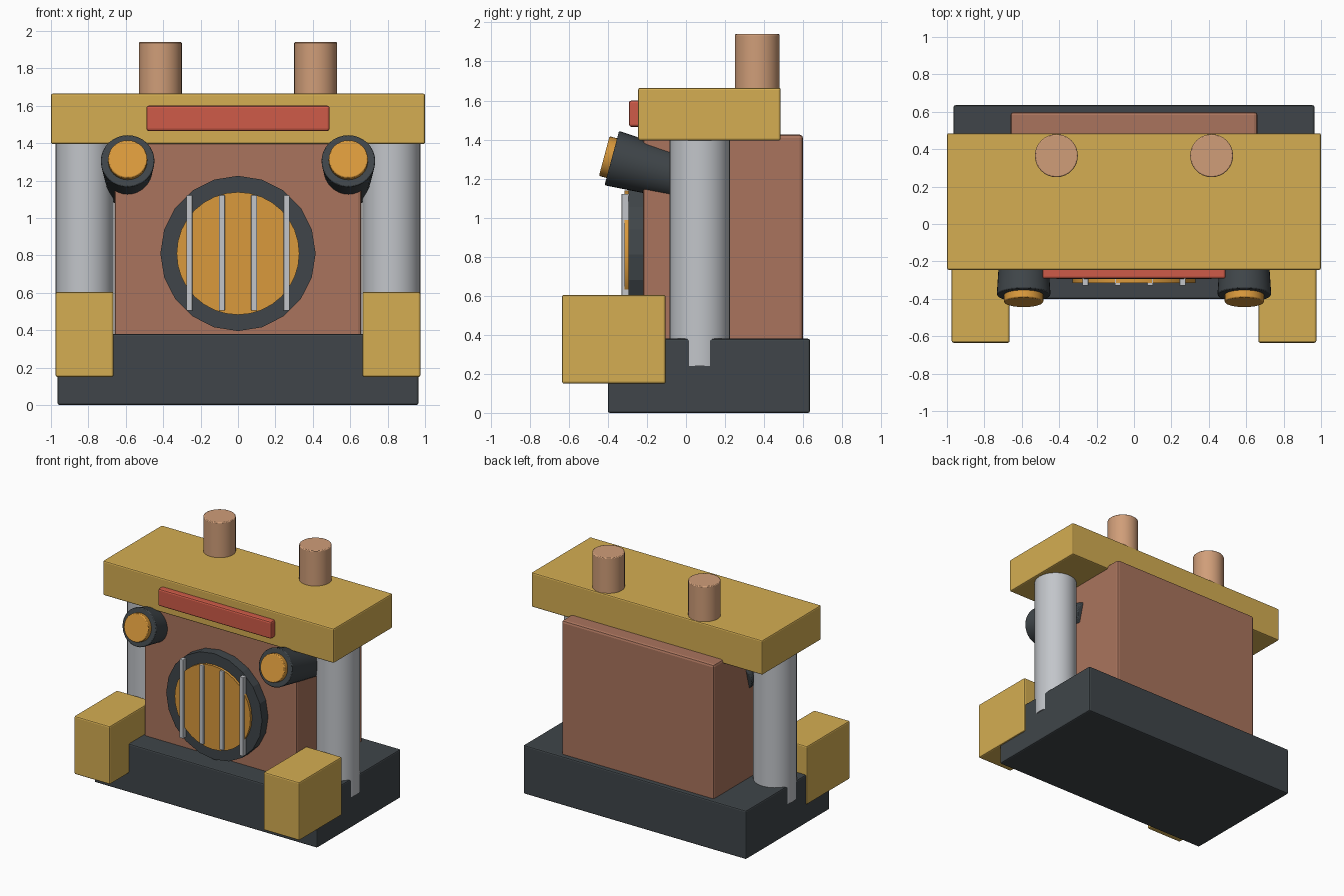
import bpy
from math import radians, sin, cos
from mathutils import Vector

if "Cube" in bpy.data.objects:
    bpy.data.objects.remove(bpy.data.objects["Cube"], do_unlink=True)


def material(name, r, g, b):
    m = bpy.data.materials.new(name)
    m.use_nodes = True
    m.diffuse_color = (r, g, b, 1)
    bsdf = next(n for n in m.node_tree.nodes if n.type == "BSDF_PRINCIPLED")
    bsdf.inputs["Base Color"].default_value = (r, g, b, 1)
    bsdf.inputs["Roughness"].default_value = 0.6
    return m


YELLOW = material("mustard yellow", 0.66, 0.42, 0.085)
BROWN = material("brick brown", 0.40, 0.175, 0.11)
TAN = material("copper tan", 0.63, 0.34, 0.19)
DARK = material("charcoal", 0.05, 0.06, 0.067)
GREY = material("light steel", 0.54, 0.56, 0.59)
ORANGE = material("amber", 0.70, 0.32, 0.045)
RED = material("coral red", 0.62, 0.105, 0.065)


def finish(ob, name, mat, bevel):
    ob.name = name
    ob.data.materials.append(mat)
    if bevel:
        mod = ob.modifiers.new("soft edges", "BEVEL")
        mod.width = bevel
        mod.segments = 2
        mod.limit_method = "ANGLE"
        mod.angle_limit = radians(40)
    return ob


def box(name, mat, x, y, z, bevel=0.01):
    """Box from (min, max) ranges on each axis."""
    bpy.ops.mesh.primitive_cube_add(size=1)
    ob = bpy.context.object
    for v in ob.data.vertices:
        v.co = [lo + (c + 0.5) * (hi - lo) for c, (lo, hi) in zip(v.co, (x, y, z))]
    return finish(ob, name, mat, bevel)


def rod(name, mat, start, end, r1, r2=None, sides=32, smooth=True, bevel=0.0):
    """Cylinder or cone running from start to end."""
    a, b = Vector(start), Vector(end)
    bpy.ops.mesh.primitive_cone_add(vertices=sides, radius1=r1,
                                    radius2=r1 if r2 is None else r2,
                                    depth=(b - a).length, location=(a + b) / 2)
    ob = bpy.context.object
    ob.rotation_euler = (b - a).to_track_quat("Z", "Y").to_euler()
    if smooth:
        bpy.ops.object.shade_smooth_by_angle(angle=radians(35))
    return finish(ob, name, mat, bevel)


# Main masses
box("base", DARK, (-0.965, 0.965), (-0.4, 0.635), (0, 0.38))
box("body", BROWN, (-0.66, 0.66), (-0.22, 0.6), (0.3, 1.425), 0.018)
box("roof_slab", YELLOW, (-1, 1), (-0.245, 0.485), (1.395, 1.665))
box("brow_bar", RED, (-0.49, 0.49), (-0.292, -0.2), (1.465, 1.6), 0.012)

# Round grille with vertical bars
rod("grille_ring", DARK, (0, -0.15, 0.81), (0, -0.295, 0.81), 0.415,
    sides=20, smooth=False)
rod("grille_disc", ORANGE, (0, -0.25, 0.81), (0, -0.315, 0.81), 0.328)
for i in range(4):
    x = (i - 1.5) * 0.173
    box("grille_bar", GREY, (x - 0.016, x + 0.016), (-0.33, -0.29), (0.505, 1.122), 0.004)

# Paired parts
tilt = radians(15)
aim = Vector((0, -cos(tilt), sin(tilt)))
for side, s in (("left", 1), ("right", -1)):
    rod(side + "_column", GREY, (s * 0.82, 0.07, 0.24), (s * 0.82, 0.07, 1.5), 0.155)
    rod(side + "_chimney", TAN, (s * 0.415, 0.365, 1.6), (s * 0.415, 0.365, 1.94),
        0.115, bevel=0.006)
    box(side + "_front_block", YELLOW, sorted((s * 0.665, s * 0.975)),
        (-0.635, -0.105), (0.15, 0.605))
    # Upward tilted lamp
    front = Vector((s * 0.59, -0.38, 1.305))
    rod(side + "_lamp_housing", DARK, front - aim * 0.58, front, 0.107, 0.144, bevel=0.006)
    rod(side + "_lamp_lens", ORANGE, front - aim * 0.03, front + aim * 0.04, 0.105, bevel=0.006)
